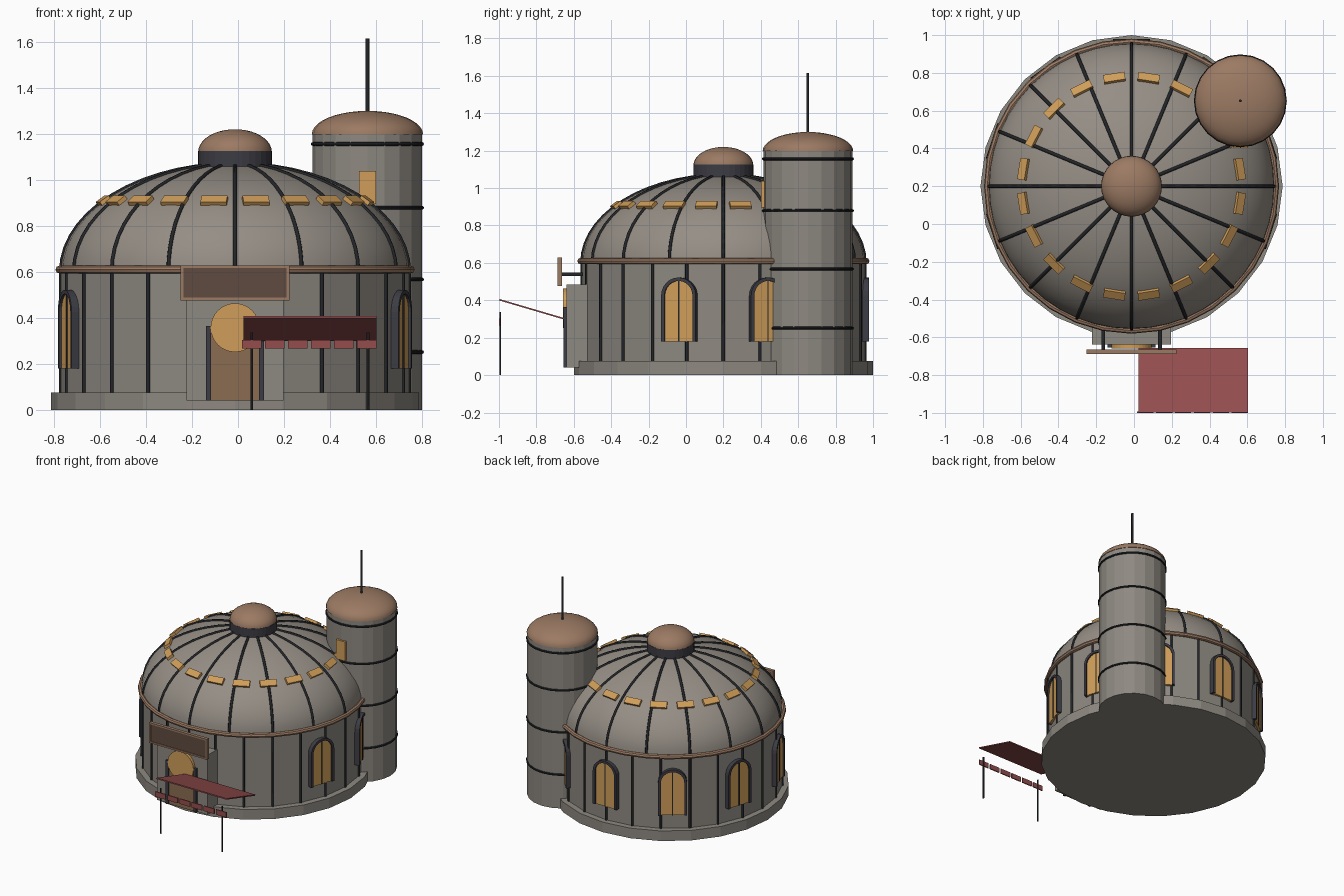
import bpy, bmesh, math
from mathutils import Matrix, Vector

cube = bpy.data.objects.get("Cube")
if cube:
    bpy.data.objects.remove(cube, do_unlink=True)


def material(name, r, g, b):
    m = bpy.data.materials.new(name)
    m.use_nodes = True
    m.diffuse_color = (r, g, b, 1)
    bsdf = next(n for n in m.node_tree.nodes if n.type == 'BSDF_PRINCIPLED')
    bsdf.inputs["Base Color"].default_value = (r, g, b, 1)
    bsdf.inputs["Roughness"].default_value = 0.8
    return m


plaster = material("dome plaster", .30, .27, .235)
stone = material("wall stone", .27, .25, .22)
copper = material("copper brown", .33, .195, .125)
iron = material("dark iron", .017, .018, .021)
slate = material("slate trim", .045, .045, .058)
amber = material("amber glow", .63, .34, .10)
wood = material("door wood", .26, .15, .085)
panel = material("sign brown", .115, .07, .05)
red = material("awning red", .30, .075, .075)

HALL = Vector((-.013, .2, 0))
TOWER = Vector((.563, .652, 0))
WALL_R, DOME_Z, DOME_H = .757, .6, .47


def around(angle):
    """Frame at the hall centre whose -y axis faces the given angle."""
    return Matrix.Translation(HALL) @ Matrix.Rotation(math.radians(angle), 4, 'Z')


def finish(name, bm, mat, matrix=Matrix(), smooth=False):
    bmesh.ops.recalc_face_normals(bm, faces=bm.faces)
    mesh = bpy.data.meshes.new(name)
    bm.to_mesh(mesh)
    bm.free()
    mesh.transform(matrix)
    mesh.materials.append(mat)
    ob = bpy.data.objects.new(name, mesh)
    bpy.context.collection.objects.link(ob)
    if smooth:
        bpy.ops.object.select_all(action='DESELECT')
        ob.select_set(True)
        bpy.context.view_layer.objects.active = ob
        bpy.ops.object.shade_smooth_by_angle(angle=math.radians(35))
    return ob


def box(name, lo, hi, mat, matrix=Matrix()):
    lo, hi = Vector(lo), Vector(hi)
    bm = bmesh.new()
    bmesh.ops.create_cube(bm, size=1)
    fit = Matrix.Translation((lo + hi) / 2) @ Matrix.Diagonal((*(hi - lo), 1))
    bm.transform(fit)
    return finish(name, bm, mat, matrix)


def lathe(name, profile, centre, sides, mat, smooth=False):
    """Revolve (radius, height) points around a vertical axis."""
    bm = bmesh.new()
    verts = [bm.verts.new((r, 0, z)) for r, z in profile]
    edges = [bm.edges.new(pair) for pair in zip(verts, verts[1:])]
    bmesh.ops.spin(bm, geom=verts + edges, cent=(0, 0, 0), axis=(0, 0, 1),
                   angle=math.tau, steps=sides)
    bmesh.ops.remove_doubles(bm, verts=bm.verts, dist=.0002)
    return finish(name, bm, mat, Matrix.Translation(centre), smooth)


def drum(name, r, z0, z1, centre, sides, mat):
    return lathe(name, [(0, z0), (r, z0), (r, z1), (0, z1)], centre, sides, mat)


def cap(r, z, h, steps=10):
    """Quarter ellipse profile from the rim to the apex."""
    turn = [math.pi / 2 * i / steps for i in range(steps + 1)]
    return [(r * math.cos(t), z + h * math.sin(t)) for t in turn]


def hoop(name, r, z, thick, centre, sides, mat):
    ring = [math.tau * i / 8 for i in range(9)]
    return lathe(name, [(r + thick * math.cos(t), z + thick * math.sin(t)) for t in ring],
                 centre, sides, mat, True)


def tube(name, points, r, mat, matrix=Matrix()):
    """Six-sided tube along a path."""
    curve = bpy.data.curves.new(name, 'CURVE')
    curve.dimensions = '3D'
    curve.bevel_depth = r
    curve.bevel_resolution = 1
    curve.use_fill_caps = True
    line = curve.splines.new('POLY')
    line.points.add(len(points) - 1)
    for p, co in zip(line.points, points):
        p.co = (*co, 1)
    temp = bpy.data.objects.new(name, curve)
    mesh = bpy.data.meshes.new_from_object(temp)
    bpy.data.objects.remove(temp)
    mesh.transform(matrix)
    mesh.materials.clear()
    mesh.materials.append(mat)
    ob = bpy.data.objects.new(name, mesh)
    bpy.context.collection.objects.link(ob)


def arch(half, z0, spring, y):
    """Round-headed outline, from the right foot over to the left foot."""
    turn = [math.pi * i / 12 for i in range(13)]
    head = [(half * math.cos(t), y, spring + half * math.sin(t)) for t in turn]
    return [(half, y, z0)] + head + [(-half, y, z0)]


def extrude_y(name, loops, depth, mat, matrix=Matrix()):
    bm = bmesh.new()
    faces = [bm.faces.new([bm.verts.new(p) for p in loop]) for loop in loops]
    bmesh.ops.remove_doubles(bm, verts=bm.verts, dist=.0001)
    geom = bmesh.ops.extrude_face_region(bm, geom=list(bm.faces), use_keep_orig=True)["geom"]
    moved = [v for v in geom if isinstance(v, bmesh.types.BMVert)]
    bmesh.ops.translate(bm, verts=moved, vec=(0, depth, 0))
    return finish(name, bm, mat, matrix)


# Hall: plinth, walls, cornice, dome and lantern
drum("plinth", .8, 0, .075, HALL, 24, stone)
drum("hall_wall", WALL_R, .075, .61, HALL, 24, stone)
hoop("cornice", .764, .61, .017, HALL, 32, copper)
lathe("dome", cap(WALL_R, DOME_Z, DOME_H, 14), HALL, 48, plaster, True)
drum("lantern_collar", .161, 1.04, 1.125, HALL, 32, slate)
lathe("lantern_cap", [(0, 1.12)] + cap(.16, 1.122, .098), HALL, 32, copper, True)

# Dome ribs and wall battens
for i in range(16):
    path = [(0, -r, z) for r, z in cap(WALL_R + .001, DOME_Z, DOME_H + .001, 14)[:-1]]
    tube("dome_rib", path, .009, iron, around(i * 22.5))
for i in range(24):
    tube("wall_batten", [(0, -WALL_R, .075), (0, -WALL_R, .6)], .009, iron, around(i * 15))

# Skylight plates following the dome slope
rise = math.asin(.305 / DOME_H)
ring_r, ring_z = WALL_R * math.cos(rise), DOME_Z + DOME_H * math.sin(rise)
lean = math.atan2(math.sin(rise) / DOME_H, math.cos(rise) / WALL_R)
for i in range(20):
    place = around(9 + 18 * i) @ Matrix.Translation((0, -ring_r, ring_z)) @ Matrix.Rotation(-lean, 4, 'X')
    box("skylight", (-.057, -.016, -.024), (.057, .01, .024), amber, place)

# Arched windows around the sides and back
for angle in range(72, 289, 36):
    place = around(angle)
    extrude_y("window_pane", [arch(.08, .18, .425, -.768)], .04, amber, place)
    outer, inner = arch(.097, .18, .425, -.779), arch(.079, .18, .425, -.779)
    bands = [(outer[k], outer[k + 1], inner[k + 1], inner[k]) for k in range(len(outer) - 1)]
    extrude_y("window_frame", bands, .05, slate, place)
    box("window_mullion", (-.003, -.773, .18), (.003, -.765, .505), iron, place)

# Entrance porch, door and round light
X = HALL.x
box("porch", (X - .21, -.638, .04), (X + .21, -.5, .485), stone)
box("door", (X - .105, -.645, .04), (X + .11, -.63, .36), wood)
for side in (-1, 1):
    mid = X + side * .115
    box("door_jamb", (mid - .011, -.654, .04), (mid + .011, -.63, .365), slate)
disc = [(.106 * math.cos(math.tau * i / 32), -.658, .106 * math.sin(math.tau * i / 32)) for i in range(32)]
extrude_y("round_light", [disc], .022, amber, Matrix.Translation((X, 0, .357)))

# Sign board with a raised border
box("sign_board", (X - .225, -.682, .488), (X + .225, -.664, .616), panel)
for side in (-1, 1):
    a, b = sorted((X + side * .225, X + side * .238))
    box("sign_edge", (a, -.688, .476), (b, -.664, .628), copper)
    a, b = sorted((.552 + side * .064, .552 + side * .076))
    box("sign_rail", (X - .225, -.688, a), (X + .225, -.664, b), copper)
    box("sign_bracket", (X + side * .15 - .01, -.666, .53), (X + side * .15 + .01, -.55, .55), iron)

# Sloping awning, valance flaps and posts
tilt = math.atan2(.1, .34)
sheet = Matrix.Translation((.314, -.828, .353)) @ Matrix.Rotation(-tilt, 4, 'X')
box("awning_sheet", (-.289, -.177, -.004), (.289, .177, .004), red, sheet)
for i in range(6):
    x = .06 + i * .1
    box("valance_flap", (x - .043, -1, .266), (x + .043, -.992, .304), red)
for x in (.06, .565):
    tube("awning_post", [(x, -.993, 0), (x, -.993, .337)], .006, iron)

# Side tower with hoops, cap, mast and window
drum("tower", .238, 0, 1.2, TOWER, 20, stone)
for z in (.251, .567, .879, 1.156):
    hoop("tower_hoop", .238, z, .008, TOWER, 24, iron)
lathe("tower_cap", [(0, 1.195)] + cap(.242, 1.198, .102), TOWER, 24, copper, True)
tube("mast", [(*TOWER.xy, 1.28), (*TOWER.xy, 1.615)], .008, iron)
box("tower_window", (.527, .402, .895), (.6, .45, 1.038), amber)
